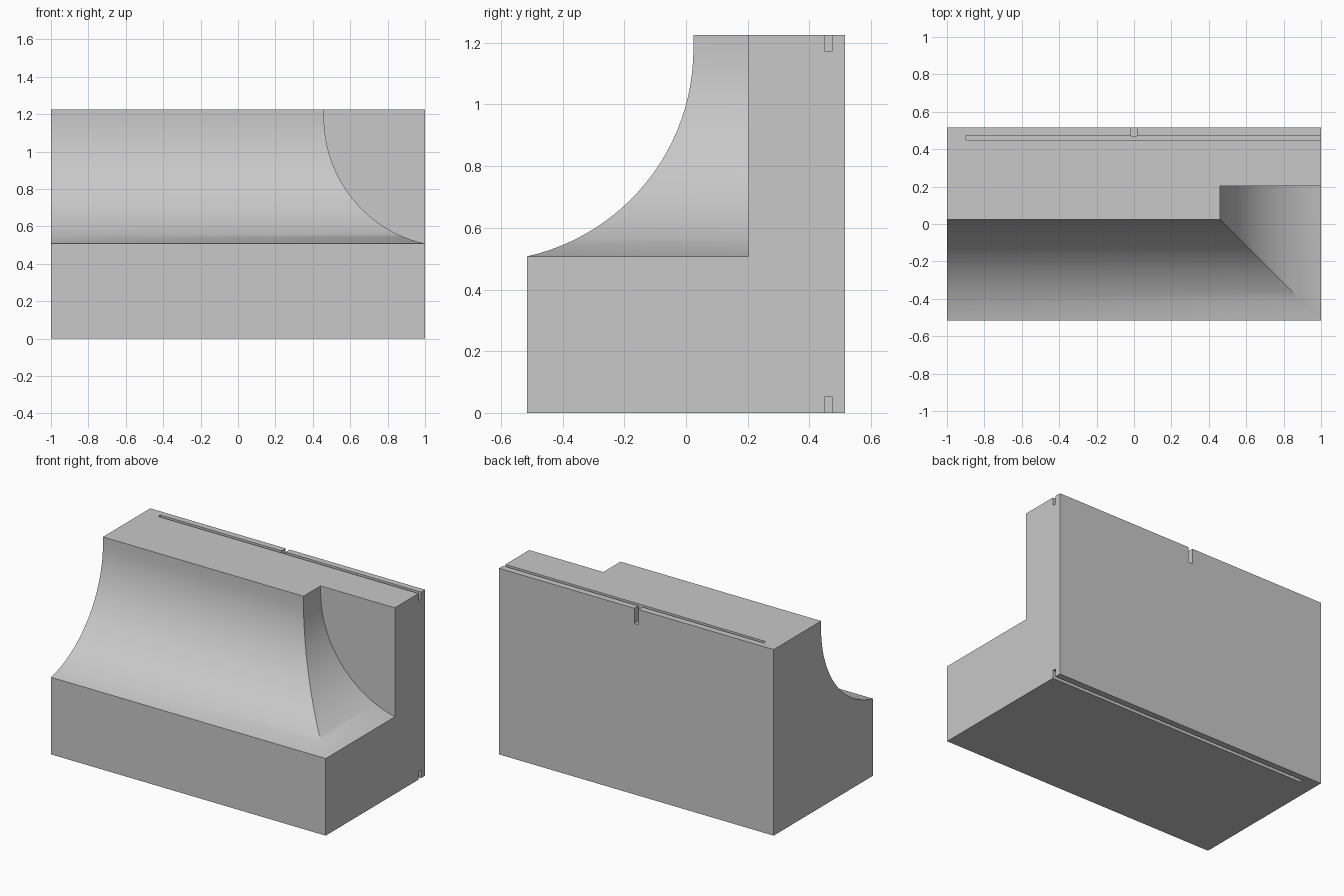
import bpy, bmesh, math
from mathutils import Vector

default_cube = bpy.data.objects.get("Cube")
if default_cube:
    bpy.data.objects.remove(default_cube, do_unlink=True)

HALF_DEPTH = 0.516
HEIGHT = 1.225
RADIUS = 0.689
ARC_Z = 1.18          # height where the cove turns vertical
TOP_INSET = 0.54      # how far the cove eats into the block at the top
WALL_Y = 0.203        # front of the upright wall at the +x end


def prism(name, points, sweep):
    """Extrude a closed 3D outline along a vector."""
    bm = bmesh.new()
    face = bm.faces.new([bm.verts.new(p) for p in points])
    ext = bmesh.ops.extrude_face_region(bm, geom=[face])
    moved = [g for g in ext["geom"] if isinstance(g, bmesh.types.BMVert)]
    bmesh.ops.translate(bm, verts=moved, vec=Vector(sweep))
    bmesh.ops.recalc_face_normals(bm, faces=bm.faces[:])
    mesh = bpy.data.meshes.new(name)
    bm.to_mesh(mesh)
    bm.free()
    obj = bpy.data.objects.new(name, mesh)
    bpy.context.collection.objects.link(obj)
    return obj


def box(name, x0, x1, y0, y1, z0, z1):
    outline = [(x0, y0, z0), (x1, y0, z0), (x1, y1, z0), (x0, y1, z0)]
    return prism(name, outline, (0, 0, z1 - z0))


def cove_outline(steps=28):
    """Outline as (distance outward from the block edge, height)."""
    centre = RADIUS - TOP_INSET
    pts = [(centre, 2), (-TOP_INSET, 2)]
    for i in range(steps + 1):
        a = math.pi / 2 * i / steps
        pts.append((centre - RADIUS * math.cos(a), ARC_Z - RADIUS * math.sin(a)))
    return pts


# Main block
block = box("coved_block", -1, 1, -HALF_DEPTH, HALF_DEPTH, 0, HEIGHT)
grey = bpy.data.materials.new("plain grey")
grey.use_nodes = True
colour = (0.58, 0.58, 0.58, 1)
grey.diffuse_color = colour
grey.node_tree.nodes["Principled BSDF"].inputs["Base Color"].default_value = colour
block.data.materials.append(grey)

# Coves, seam grooves and the rear notch
profile = cove_outline()
cutters = [
    prism("front_cove_cutter",
          [(-1.5, -HALF_DEPTH - d, z) for d, z in profile], (3, 0, 0)),
    prism("end_cove_cutter",
          [(1 + d, -1.5, z) for d, z in profile], (0, 1.5 + WALL_Y, 0)),
    box("top_groove_cutter", -0.897, 1.1, 0.45, 0.474, HEIGHT - 0.053, 1.4),
    box("bottom_groove_cutter", -0.897, 1.1, 0.45, 0.474, -0.2, 0.053),
    box("rear_notch_cutter", -0.015, 0.015, 0.47, 0.6, HEIGHT - 0.1, 1.5),
]

bpy.ops.object.select_all(action='DESELECT')
bpy.context.view_layer.objects.active = block
block.select_set(True)
for cutter in cutters:
    cutter.hide_render = True
    mod = block.modifiers.new(cutter.name, 'BOOLEAN')
    mod.operation = 'DIFFERENCE'
    mod.solver = 'EXACT'
    mod.object = cutter
    bpy.ops.object.modifier_apply(modifier=mod.name)
    bpy.data.objects.remove(cutter, do_unlink=True)

# Smooth coves with crisp edges
bpy.ops.object.shade_smooth_by_angle(angle=math.radians(30))
